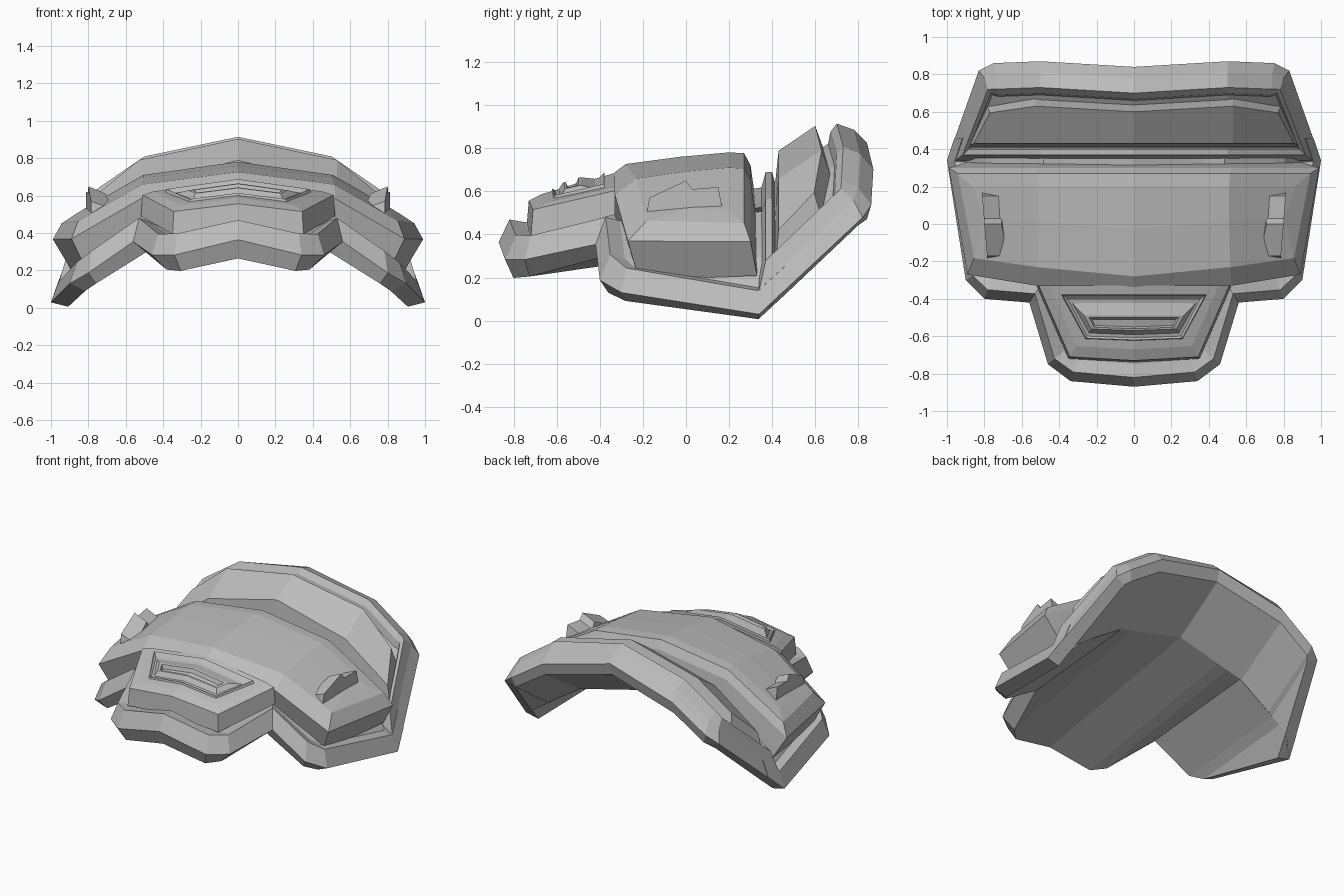
import bpy
import bmesh
from mathutils import Vector

cube = bpy.data.objects.get("Cube")
if cube:
    bpy.data.objects.remove(cube)

COLOUR = (0.5, 0.5, 0.5, 1)
grey = bpy.data.materials.new("plain_grey")
grey.use_nodes = True
grey.diffuse_color = COLOUR
grey.node_tree.nodes["Principled BSDF"].inputs["Base Color"].default_value = COLOUR

# Where the shell bends upward, on its rim and on its underside
SEAM = .34
FOLD = .46
RIDGE = ((-.85, .46), (-.35, .62), (SEAM, .58), (.8, .9))


def drop(x):
    """How far the arch falls at distance x from the middle."""
    return x / 4 + max(0, x - .53) * .47


def shell_height(x, y):
    """Height of the shell rim along its length, before the arch falls."""
    y = min(max(y, RIDGE[0][0]), RIDGE[-1][0])
    for (start, low), (end, high) in zip(RIDGE, RIDGE[1:]):
        if y <= end:
            return low + (high - low) * (y - start) / (end - start)


def panel_height(x, y):
    return shell_height(x, y) + x / 9


def plate_height(x, y):
    return .7 + x / 9 + y / 10


def inset_row(row, side, depth, straight):
    """Move half an outline inward, ending on the straight opposite edge."""
    points = [Vector(p) for p in row]
    inward = 1 if straight > points[0].y else -1
    tangents = [(b - a).normalized() for a, b in zip(points, points[1:])]
    normals = [Vector((-t.y, t.x)) * inward for t in tangents]
    moved = [points[0] + Vector((0, depth * inward))]
    for point, before, after in zip(points[1:], normals, normals[1:] + normals[-1:]):
        mitre = (before + after) / (1 + before.dot(after))
        moved.append(point + Vector((mitre.x * side, mitre.y * depth)))
    end, along = moved[-1], tangents[-1]
    end.x += along.x / along.y * (straight - end.y)
    end.y = straight
    return moved


def finish(name, bm):
    bmesh.ops.remove_doubles(bm, verts=bm.verts, dist=.0005)
    bmesh.ops.recalc_face_normals(bm, faces=bm.faces)
    mesh = bpy.data.meshes.new(name)
    bm.to_mesh(mesh)
    bm.free()
    mesh.materials.append(grey)
    part = bpy.data.objects.new(name, mesh)
    bpy.context.collection.objects.link(part)


def layered(name, height, row, layers):
    """Stack mirrored outlines; a layer is side inset, end inset, straight edge, lift."""
    bm = bmesh.new()
    for mirror in (1, -1):
        rings = []
        for side, depth, straight, lift in layers:
            outline = inset_row(row, side, depth, straight)
            widest = outline[-1].x
            outline += [Vector((min(p.x, widest), straight)) for p in reversed(outline)]
            ring = []
            for x, y in outline:
                # The armour is thicker toward the front
                z = height(x, y) + lift * (1.05 - y / 6) - drop(x)
                ring.append(bm.verts.new((mirror * x, y, z)))
            rings.append(ring)
        half = len(row)
        for low, high in zip(rings, rings[1:]):
            for i in range(half * 2 - 1):
                if i != half - 1:
                    bm.faces.new((low[i], low[i + 1], high[i + 1], high[i]))
        # Cap with strips, so the folds run from front to back
        for ring in (rings[0], rings[-1]):
            for i in range(half - 1):
                bm.faces.new((ring[i], ring[i + 1], ring[-i - 2], ring[-i - 1]))
    # Merging the paired end points closes the corners
    finish(name, bm)


# Front half of the shell, with the projecting tab
layered("front_shell", shell_height,
        [(0, -.87), (.34, -.84), (.46, -.75), (.56, -.42), (.8, -.4), (.9, -.3),
         (1, SEAM), (.96, FOLD)],
        [(.09, .04, FOLD, -.17), (0, 0, FOLD, -.08), (.04, .05, FOLD, 0), (.1, .12, FOLD, -.03)])

# Rear half of the shell, sweeping upward to a rim around a shallow recess
layered("rear_shell", shell_height,
        [(0, .84), (.5, .87), (.75, .86), (.83, .82), (1, SEAM)],
        [(.09, .02, FOLD, -.17), (0, 0, SEAM, -.08), (.04, .06, SEAM, 0),
         (.06, .14, .37, .09), (.08, .17, .4, .07), (.09, .18, .41, .02)])

# Pad inside the rear recess
layered("rear_pad", shell_height,
        [(0, .65), (.53, .68), (.79, .64), (.9, .42)],
        [(0, 0, .41, -.03), (.03, .05, .43, .15)])

# Main plate with an overhanging edge
layered("main_plate", plate_height,
        [(0, -.38), (.52, -.33), (.89, -.27), (.99, .3)],
        [(.1, .06, .33, -.23), (0, 0, .3, -.01), (.04, .1, .27, .05), (.1, .35, .2, .06)])

# Raised panel on the tab
layered("tab_panel", panel_height,
        [(0, -.74), (.35, -.72), (.52, -.33)],
        [(0, 0, -.33, -.05), (.01, .01, -.33, .05), (.06, .07, -.33, .06)])

# Stepped vent frame with a recessed slot
layered("tab_vent", panel_height,
        [(0, -.64), (.27, -.63), (.41, -.37)],
        [(0, 0, -.37, 0), (.02, .02, -.38, .07), (.04, .04, -.41, .05),
         (.07, .07, -.49, .08), (.09, .08, -.5, .08), (.1, .09, -.51, .06)])

# Side pods: a rising wedge that steps down to a block, tapered toward the top
POD_PROFILE = [(-.19, .46), (-.17, .57), (0, .65), (.03, .61), (.15, .62), (.18, .46)]
for side, label in ((1, "left"), (-1, "right")):
    pod = bmesh.new()
    inner = [pod.verts.new((side * (.6 + z / 6 + y / 8), y, z - .04)) for y, z in POD_PROFILE]
    outer = [pod.verts.new((side * (.8 + y / 12), y, z)) for y, z in POD_PROFILE]
    pod.faces.new(inner)
    pod.faces.new(outer)
    for i in range(len(POD_PROFILE)):
        pod.faces.new((inner[i - 1], inner[i], outer[i], outer[i - 1]))
    finish(label + "_pod", pod)
